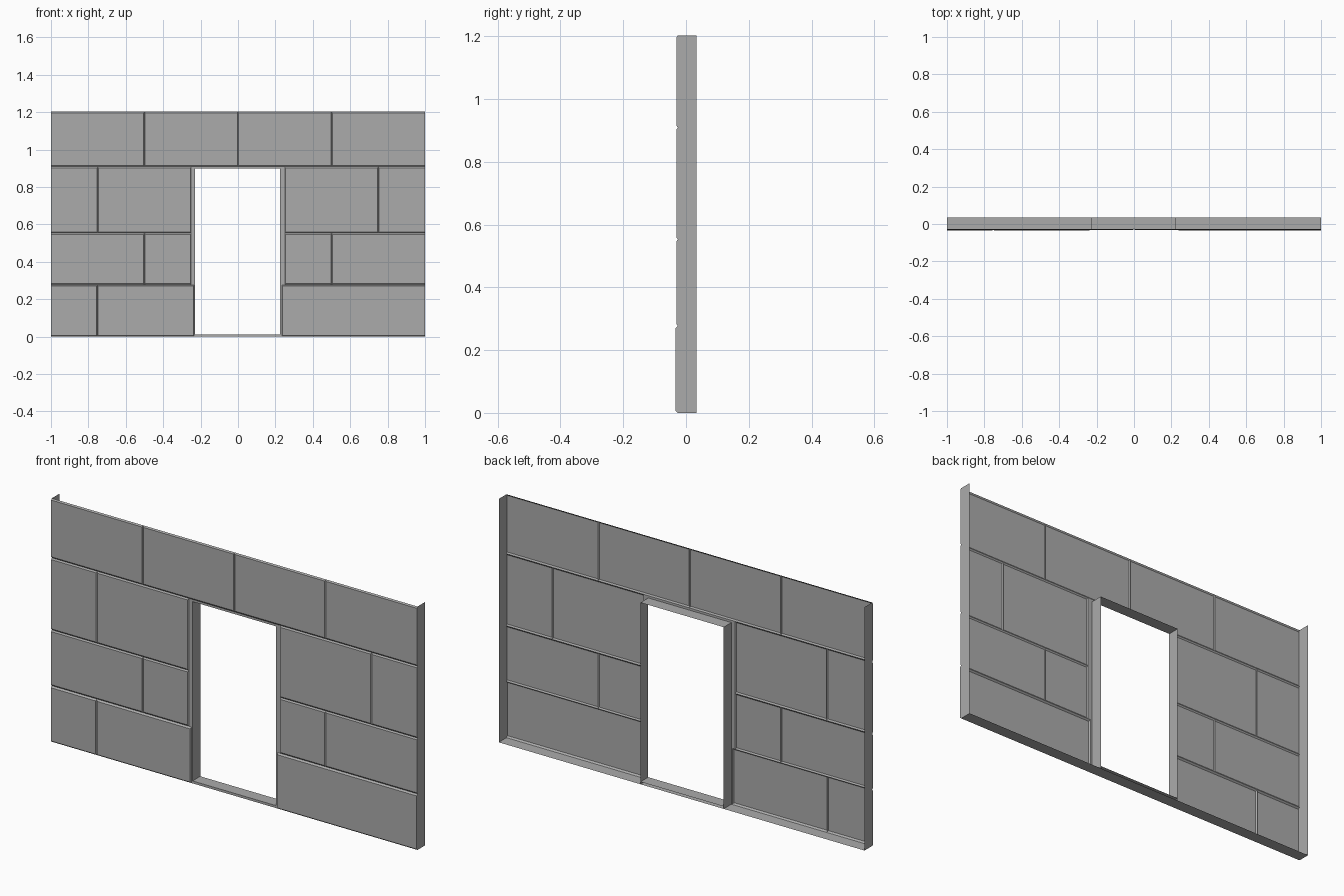
import bpy

cube = bpy.data.objects.get("Cube")
if cube:
    bpy.data.objects.remove(cube)

stone = bpy.data.materials.new("wall grey")
stone.use_nodes = True
colour = (0.41, 0.41, 0.41, 1)
stone.diffuse_color = colour
stone.node_tree.nodes["Principled BSDF"].inputs["Base Color"].default_value = colour

JOINT, BACK = -0.026, 0.034           # depth of the joints and of the open back
FACE, PLINTH = -0.031, -0.034         # depth of upper blocks and bottom course
TOP = 1.203
LEFT, RIGHT, HEAD, SILL = 0.225, -0.23, 0.898, 0.012   # doorway edges


def make(name, verts, faces):
    mesh = bpy.data.meshes.new(name)
    mesh.from_pydata(verts, [], faces)
    mesh.materials.append(stone)
    obj = bpy.data.objects.new(name, mesh)
    bpy.context.collection.objects.link(obj)
    return obj


def sheet(name, *corners):
    return make(name, corners, [(0, 1, 2, 3)])


def front_strip(name, x0, x1, z0, z1):
    sheet(name, (x0, JOINT, z0), (x1, JOINT, z0), (x1, JOINT, z1), (x0, JOINT, z1))


def upright(name, x, z0, z1, facing):
    pts = [(x, JOINT, z0), (x, BACK, z0), (x, BACK, z1), (x, JOINT, z1)]
    sheet(name, *(pts if facing > 0 else pts[::-1]))


def level(name, x0, x1, z, facing):
    pts = [(x0, JOINT, z), (x1, JOINT, z), (x1, BACK, z), (x0, BACK, z)]
    sheet(name, *(pts if facing > 0 else pts[::-1]))


def block(name, x0, x1, z0, z1, depth):
    """Hollow panel with sloped rims, flush at the wall ends."""
    a = 0 if x0 == -1 else 0.004
    b = 0 if x1 == 1 else 0.004
    rim = [(x0, JOINT, z0), (x1, JOINT, z0), (x1, JOINT, z1), (x0, JOINT, z1)]
    face = [(x0 + a, depth, z0 + 0.007), (x1 - b, depth, z0 + 0.007),
            (x1 - b, depth, z1 - 0.007), (x0 + a, depth, z1 - 0.007)]
    sides = [(i, (i + 1) % 4, 4 + (i + 1) % 4, 4 + i) for i in range(4)]
    make(name, rim + face, sides + [(4, 5, 6, 7)])


# Courses of stone: name, bottom, top, depth, runs of joint positions
courses = [
    ("bottom", 0, 0.277, PLINTH, [(-1, -0.752, -0.235), (0.235, 1)]),
    ("lower", 0.277, 0.553, FACE, [(-1, -0.5, -0.25), (0.25, 0.5, 1)]),
    ("middle", 0.553, 0.909, FACE, [(-1, -0.75, -0.25), (0.25, 0.75, 1)]),
    ("top", 0.909, TOP, FACE, [(-1, -0.5, 0, 0.5, 1)]),
]
for name, z0, z1, depth, runs in courses:
    for run in runs:
        for x0, x1 in zip(run, run[1:]):
            block(name + "_block", x0, x1, z0, z1, depth)

# Flat door surround
for name, z0, z1, edge in (("lower_surround", 0, 0.277, 0.235),
                           ("upper_surround", 0.277, 0.909, 0.25)):
    front_strip(name + "_right", -edge, RIGHT, z0, z1)
    front_strip(name + "_left", LEFT, edge, z0, z1)
front_strip("surround_head", RIGHT, LEFT, HEAD, 0.909)
front_strip("sill_front", RIGHT, LEFT, 0, SILL)

# Door reveals
upright("door_jamb_right", RIGHT, 0, HEAD, 1)
upright("door_jamb_left", LEFT, 0, HEAD, -1)
level("door_lintel", RIGHT, LEFT, HEAD, -1)
level("door_sill", RIGHT, LEFT, SILL, 1)

# Wall ends and underside; the top and back stay open
upright("wall_end_left", 1, 0, TOP, 1)
upright("wall_end_right", -1, 0, TOP, -1)
level("wall_base", -1, 1, 0, -1)
